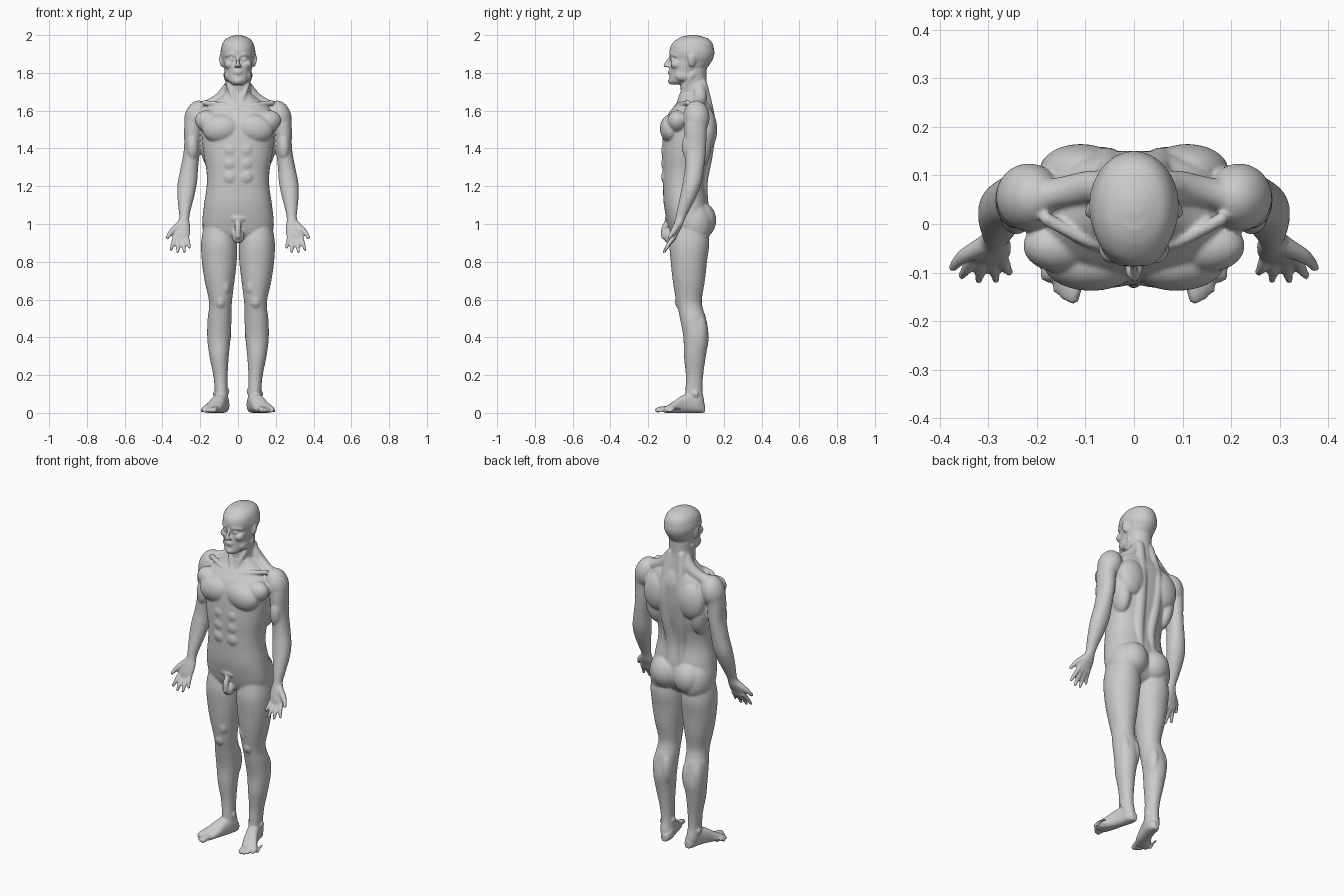
import bpy, bmesh, math
from mathutils import Vector, Matrix

bm = bmesh.new()


def resample(rows, n=6):
    """Catmull-Rom interpolation through rows of numbers."""
    out = []
    for i in range(len(rows) - 1):
        p0, p1 = rows[max(i - 1, 0)], rows[i]
        p2, p3 = rows[i + 1], rows[min(i + 2, len(rows) - 1)]
        for k in range(n):
            t = k / n
            out.append([0.5 * (2 * b + (c - a) * t + (2 * a - 5 * b + 4 * c - d) * t * t
                               + (3 * b - a - 3 * c + d) * t ** 3)
                        for a, b, c, d in zip(p0, p1, p2, p3)])
    return out + [list(rows[-1])]


def skin(rings):
    loops = [[bm.verts.new(p) for p in ring] for ring in rings]
    n = len(loops[0])
    for a, b in zip(loops, loops[1:]):
        for i in range(n):
            j = (i + 1) % n
            bm.faces.new((a[i], a[j], b[j], b[i]))
    bm.faces.new(loops[0][::-1])
    bm.faces.new(loops[-1])


def oval(ru, rv, e, n=40):
    pts = []
    for i in range(n):
        c, s = math.cos(math.tau * i / n), math.sin(math.tau * i / n)
        pts.append((ru * math.copysign(abs(c) ** (2 / e), c),
                    rv * math.copysign(abs(s) ** (2 / e), s)))
    return pts


def limb(rows, e=2.0):
    """Horizontal sections: z, cx, cy, rx, ry."""
    skin([[(cx + u, cy + v, z) for u, v in oval(rx, ry, e)]
          for z, cx, cy, rx, ry in resample(rows)])


def trunk(rows, e=2.0):
    """Centred sections: z, half width, front y, back y."""
    limb([(z, 0, (f + b) / 2, w, (b - f) / 2) for z, w, f, b in rows], e)


def blob(loc, size, tilt=0.0, turn=0.0):
    m = (Matrix.Translation(loc) @ Matrix.Rotation(turn, 4, 'Z') @ Matrix.Rotation(tilt, 4, 'Y')
         @ Matrix.Diagonal((*size, 1)))
    bmesh.ops.create_uvsphere(bm, u_segments=28, v_segments=18, radius=1, matrix=m)


def tube(rows):
    """Round-ended tube through x, y, z, radius."""
    path = resample(rows)
    pts = [Vector(r[:3]) for r in path]
    rings = []
    for i, p in enumerate(pts):
        t = (pts[min(i + 1, len(pts) - 1)] - pts[max(i - 1, 0)]).normalized()
        u = t.cross(Vector((0.3, 1, 0.2))).normalized()
        v = t.cross(u)
        r = path[i][3]
        rings.append([p + u * a + v * b for a, b in oval(r, r, 2, 16)])
    skin(rings)
    for r in (path[0], path[-1]):
        blob(r[:3], (r[3],) * 3)


# leg
limb([(1.0, .10, .02, .08, .09), (.9, .1, .018, .095, .105), (.8, .099, .015, .092, .096),
      (.7, .0975, .015, .079, .085), (.6, .093, .015, .062, .069), (.55, .094, .024, .06, .066),
      (.5, .0975, .037, .063, .069), (.4, .101, .053, .062, .067), (.3, .1, .047, .051, .058),
      (.2, .093, .045, .038, .046), (.12, .089, .042, .034, .045), (.06, .086, .045, .036, .052),
      (.015, .083, .05, .03, .045)], 2.1)
blob((.093, -.026, .59), (.032, .033, .042))
blob((.093, -.012, .525), (.02, .024, .03))
blob((.07, -.02, .67), (.033, .045, .06))
blob((.07, .07, .43), (.034, .047, .1))
blob((.128, .065, .43), (.034, .047, .1))
blob((.058, .04, .115), (.013, .018, .018))
blob((.12, .05, .1), (.013, .018, .018))

# foot and toes
foot = [(.1, .078, .018, .045), (.07, .08, .034, .075), (.03, .088, .038, .105),
        (-.02, .105, .04, .092), (-.06, .123, .046, .064), (-.095, .142, .05, .042),
        (-.115, .148, .044, .03)]
skin([[(cx + u, y, h / 2 + v) for u, v in oval(w, h / 2, 2.5)] for y, cx, w, h in resample(foot)])
for i in range(5):
    r = .015 - .0016 * i - (.002 if i else 0)
    x, y = .126 + .0165 * i, -.151 + .004 * i * i
    tube([(x - .012, y + .055, .022, r), (x - .004, y + .02, .02, r), (x, y, r, r * .95)])

# buttock
blob((.073, .08, 1.02), (.086, .08, .095))
blob((.1, .04, 1.0), (.09, .1, .12))

# arm
blob((.217, .055, 1.565), (.066, .07, .09), -.25)
limb([(1.62, .205, .06, .035, .045), (1.56, .226, .055, .052, .062), (1.5, .238, .05, .047, .06),
      (1.4, .243, .05, .043, .056), (1.3, .257, .045, .046, .051), (1.22, .268, .033, .051, .05),
      (1.15, .276, .013, .045, .044), (1.08, .282, -.012, .033, .034),
      (1.03, .285, -.03, .027, .026), (.985, .293, -.046, .04, .024),
      (.945, .3, -.062, .045, .019), (.915, .303, -.071, .041, .013)], 2.1)
blob((.242, .015, 1.41), (.033, .036, .075))

# fingers and thumb
for bx, bz, tx, ty, tz in ((.271, .93, .257, -.1, .877), (.292, .925, .284, -.115, .853),
                           (.314, .925, .32, -.116, .852), (.334, .93, .355, -.107, .865)):
    tube([(bx, -.064, bz, .0125), ((bx + tx) / 2, (ty - .075) / 2, (bz + tz) / 2 - .002, .0115),
          (tx, ty, tz, .0085)])
tube([(.31, -.045, .995, .02), (.345, -.063, .965, .0165), (.363, -.077, .945, .0125),
      (.373, -.09, .928, .0095)])

# chest, back and neck muscles
blob((.088, -.08, 1.505), (.1, .058, .075), .15)
blob((.15, -.045, 1.54), (.08, .055, .06), -.3)
blob((.11, .11, 1.5), (.085, .055, .11), -.1)
blob((.15, .06, 1.42), (.052, .075, .13), .1)
tube([(.04, .09, 1.1, .03), (.04, .083, 1.22, .032), (.05, .105, 1.36, .036),
      (.055, .122, 1.5, .036), (.05, .115, 1.6, .032), (.035, .085, 1.74, .028)])
tube([(.045, .07, 1.72, .035), (.09, .075, 1.665, .035), (.15, .065, 1.63, .032), (.2, .055, 1.615, .035)])
tube([(.018, -.048, 1.618, .012), (.09, -.036, 1.632, .013), (.18, .01, 1.642, .014)])
tube([(.014, -.04, 1.635, .012), (.04, -.012, 1.71, .014), (.06, .035, 1.79, .018)])
for z in (1.25, 1.32, 1.39):
    blob((.04, -.108, z), (.04, .023, .04))

# face halves
blob((.045, -.05, 1.845), (.028, .032, .026))
blob((.032, -.068, 1.873), (.0155, .0155, .0125))
tube([(.012, -.079, 1.892, .009), (.035, -.075, 1.898, .0095), (.06, -.052, 1.891, .009)])
blob((.011, -.096, 1.836), (.009, .012, .008))
blob((.088, .032, 1.865), (.01, .022, .034), .15, .3)
blob((.052, -.01, 1.785), (.022, .05, .03))

# mirror everything so far
dup = bmesh.ops.duplicate(bm, geom=bm.verts[:] + bm.edges[:] + bm.faces[:])['geom']
for g in dup:
    if isinstance(g, bmesh.types.BMVert):
        g.co.x *= -1
bmesh.ops.reverse_faces(bm, faces=[g for g in dup if isinstance(g, bmesh.types.BMFace)])

# torso
trunk([(.905, .07, -.04, .06), (.94, .16, -.075, .1), (1.0, .188, -.096, .125),
       (1.1, .18, -.117, .118), (1.2, .166, -.122, .102), (1.28, .167, -.125, .11),
       (1.36, .181, -.127, .13), (1.45, .192, -.124, .145), (1.53, .195, -.115, .15),
       (1.58, .19, -.095, .15), (1.62, .165, -.066, .14), (1.655, .115, -.04, .125),
       (1.69, .07, -.03, .115)], 2.35)

# neck
trunk([(1.6, .08, -.04, .13), (1.68, .07, -.028, .12), (1.74, .067, -.03, .11), (1.82, .07, -.03, .11)])

# head
trunk([(1.738, .028, -.084, -.02), (1.758, .052, -.09, .02), (1.79, .066, -.087, .07),
       (1.83, .076, -.086, .115), (1.87, .083, -.08, .14), (1.91, .088, -.088, .148),
       (1.95, .084, -.077, .143), (1.98, .064, -.045, .12), (1.996, .03, -.01, .075)], 2.1)
blob((0, .036, 1.907), (.093, .115, .0945))
tube([(0, -.078, 1.888, .008), (0, -.097, 1.86, .009), (0, -.109, 1.84, .0115)])
blob((0, -.084, 1.808), (.024, .013, .006))
blob((0, -.083, 1.797), (.021, .013, .006))
blob((0, -.078, 1.757), (.025, .018, .018))

# groin
blob((0, -.08, 1.03), (.06, .032, .025))
tube([(0, -.098, 1.01, .016), (0, -.115, .975, .016), (0, -.118, .935, .015)])
blob((0, -.092, .935), (.034, .026, .038))

# blend all volumes into one smooth skin
mesh = bpy.data.meshes.new("body")
bm.to_mesh(mesh)
bm.free()
body = bpy.data.objects.new("body", mesh)
bpy.context.collection.objects.link(body)
remesh = body.modifiers.new("Blend", 'REMESH')
remesh.mode = 'VOXEL'
remesh.voxel_size = 0.005
remesh.use_smooth_shade = True
relax = body.modifiers.new("Relax", 'SMOOTH')
relax.factor = 0.5
relax.iterations = 8
